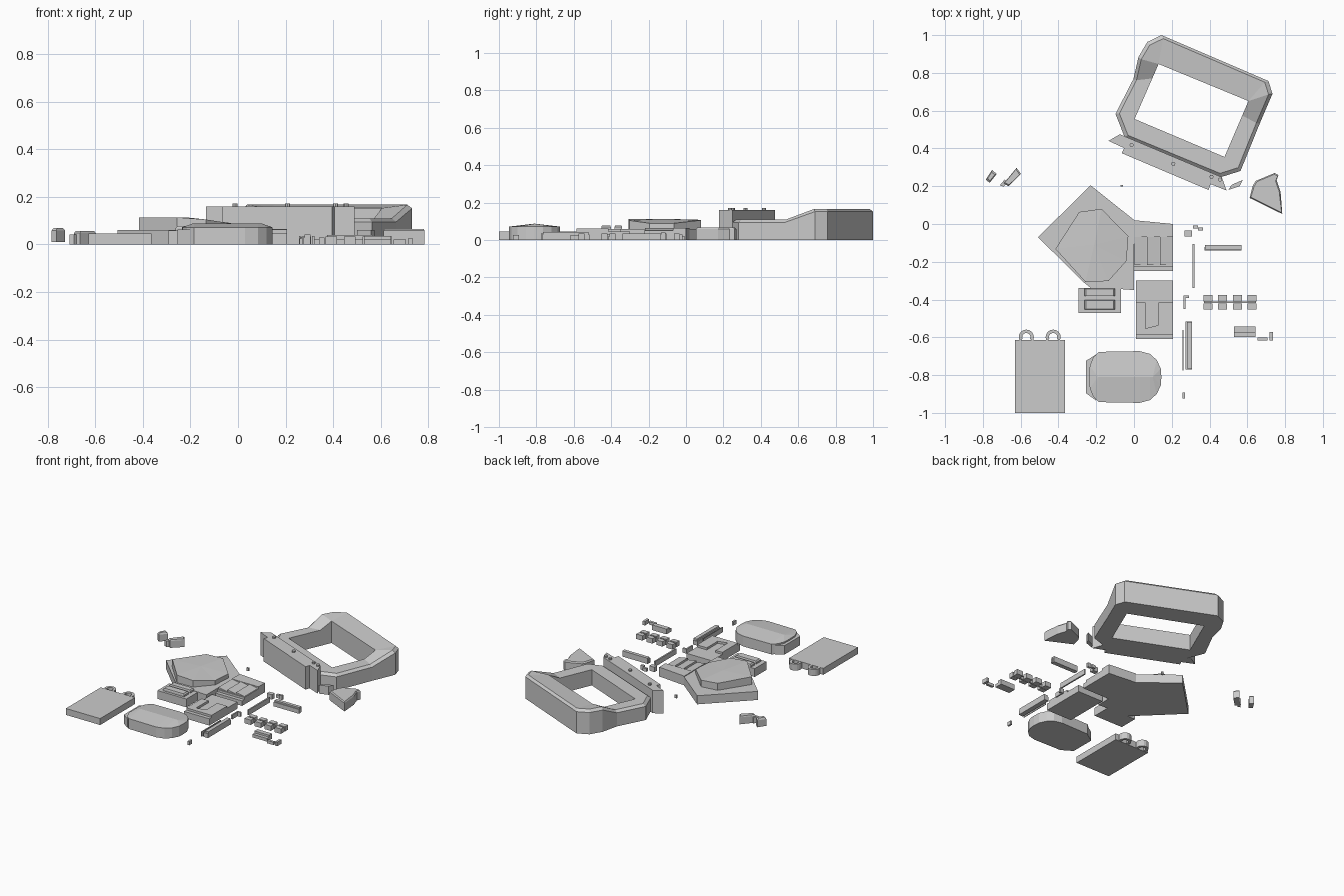
import bpy, bmesh, math
from mathutils import Vector

if "Cube" in bpy.data.objects:
    bpy.data.objects.remove(bpy.data.objects["Cube"])


def finish(name, bm):
    bmesh.ops.remove_doubles(bm, verts=bm.verts, dist=1e-5)
    bmesh.ops.dissolve_degenerate(bm, dist=1e-5, edges=bm.edges)
    bmesh.ops.recalc_face_normals(bm, faces=bm.faces)
    me = bpy.data.meshes.new(name)
    bm.to_mesh(me)
    bm.free()
    ob = bpy.data.objects.new(name, me)
    bpy.context.collection.objects.link(ob)
    return ob


def loft(name, loops, closed=False):
    """Join equal-length loops of points; cap the ends unless closed."""
    bm = bmesh.new()
    rings = [[bm.verts.new(p) for p in loop] for loop in loops]
    n = len(rings[0])
    pairs = list(zip(rings, rings[1:])) + ([(rings[-1], rings[0])] if closed else [])
    for a, b in pairs:
        for i in range(n):
            bm.faces.new((a[i], a[(i + 1) % n], b[(i + 1) % n], b[i]))
    if not closed:
        bm.faces.new(rings[0])
        bm.faces.new(rings[-1])
    return finish(name, bm)


def prism(name, pts, z1, z0=0.0, bevel=0.0):
    """Upright slab from an outline, with an optional chamfered top."""
    c = sum((Vector(p) for p in pts), Vector((0, 0))) / len(pts)
    loops = [[(x, y, z0) for x, y in pts]]
    if bevel:
        loops.append([(x, y, z1 - bevel) for x, y in pts])
        top = []
        for p in pts:
            d = c - Vector(p)
            q = Vector(p) + d * min(0.6, bevel / d.length)
            top.append((q.x, q.y, z1))
        loops.append(top)
    else:
        loops.append([(x, y, z1) for x, y in pts])
    return loft(name, loops)


def box(name, x0, x1, y0, y1, z1, z0=0.0):
    return prism(name, [(x0, y0), (x1, y0), (x1, y1), (x0, y1)], z1, z0)


# Large open frame, tall at the back and stepping down to the front
H, L = 0.167, 0.11
outer = [(.146, 1.0, H), (.712, .757, H), (.733, .689, H), (.665, .53, L),
         (.564, .281, L), (.463, .249, L), (-.05, .461, L), (-.098, .583, L),
         (-.003, .768, L), (.024, .885, H), (.071, .964, H)]
A, B, C, D = (.13, .847, .153), (.606, .651, .153), (.479, .355, L), (.003, .556, L)
hole = [A, B, B, (.573, .574, L), C, C, D, D, (.097, .771, L), A, A]
cx, cy = .318, .63
loft("open_frame", [
    [(x, y, 0) for x, y, z in outer],
    [(x, y, z - .015) for x, y, z in outer],
    [(cx + (x - cx) * .95, cy + (y - cy) * .95, z) for x, y, z in outer],
    hole,
    [(x, y, 0) for x, y, z in hole]], closed=True)

# Upright board along the front of the frame, with pegs on top
prism("frame_board", [(-.075, .475), (-.135, .44), (-.052, .402), (-.065, .375),
                      (.395, .18), (.405, .212), (.49, .177), (.465, .248)], .16)
for i, (x, y) in enumerate([(-.013, .418), (.208, .318), (.41, .25), (.455, .235)]):
    ring = [(x + .011 * math.cos(k * math.pi / 4), y + .011 * math.sin(k * math.pi / 4))
            for k in range(8)]
    prism(f"board_peg_{i}", ring, .172, .155)

# Loose angular pieces beside the frame
prism("angular_block", [(.745, .27), (.765, .26), (.755, .233), (.776, .17), (.785, .053),
                        (.612, .138), (.628, .2), (.644, .228)], .066, bevel=.008)
prism("small_wedge", [(.5, .18), (.516, .207), (.575, .233), (.56, .2)], .06)

# Two small blocks at the left
prism("left_block_a", [(-.785, .235), (-.752, .286), (-.727, .265), (-.764, .218)],
      .07, .01, bevel=.012)
prism("left_block_b", [(-.69, .215), (-.665, .2), (-.598, .265), (-.622, .297)],
      .056, bevel=.008)
prism("left_block_tip", [(-.71, .205), (-.69, .198), (-.665, .222), (-.685, .235)], .042)

# Main body slab and its raised faceted top
prism("body_base", [(-.23, .205), (-.508, -.07), (-.265, -.31), (-.22, -.345), (-.065, -.345),
                    (0, -.35), (.002, .02)], .06)
cap = [(-.29, .064, .109), (-.416, -.132, .114), (-.257, -.307, .114), (-.135, -.302, .105),
       (-.04, -.196, .09), (-.03, -.064, .09), (-.172, .08, .106)]
bm = bmesh.new()
low = [bm.verts.new((x, y, .05)) for x, y, z in cap]
top = [bm.verts.new(p) for p in cap]
mid = bm.verts.new((-.21, -.11, .113))
bm.faces.new(low)
for i in range(len(cap)):
    j = (i + 1) % len(cap)
    bm.faces.new((low[i], low[j], top[j], top[i]))
    bm.faces.new((top[i], top[j], mid))
finish("body_cap", bm)

# Side wing with slats and a lower front lip
box("wing_base", 0, .207, -.225, -.06, .05)
prism("wing_back", [(0, -.07), (.207, -.07), (.207, 0), (0, .02)], .065)
for i in range(3):
    x = .002 + i * .068
    loft(f"wing_slat_{i}", [[(x, y, .04), (x + .064, y, .04), (x + .064, y, .052), (x, y, .064)]
                            for y in (-.218, -.07)])
box("wing_lip", 0, .207, -.25, -.22, .035)

# Block with a stepped, notched top
box("notched_block_base", .01, .206, -.61, -.3, .047)
prism("notched_block_top", [(.01, -.585), (.206, -.585), (.206, -.415), (.13, -.415),
                            (.13, -.535), (.062, -.552), (.062, -.415), (.01, -.415)],
      .062, .04)

# Ridged block in front of the body
box("ridged_block", -.293, -.07, -.47, -.34, .058)
for i, (y0, y1) in enumerate([(-.382, -.342), (-.452, -.402)]):
    prism(f"block_ridge_{i}", [(-.262, y0), (-.1, y0), (-.1, y1), (-.262, y1)],
          .077, .05, bevel=.008)

# Flat plate with two hanging loops
box("flat_plate", -.63, -.365, -1.0, -.615, .045)
for i, x in enumerate((-.57, -.428)):
    arcs = []
    for k in range(11):
        a = math.pi * (-.15 + 1.3 * k / 10)
        c, s = math.cos(a), math.sin(a)
        yc = -.599
        arcs.append([(x + r * c, yc + r * s, z)
                     for r, z in ((.04, 0), (.04, .045), (.022, .045), (.022, 0))])
    loft(f"plate_loop_{i}", arcs)

# Rounded pod with a gently ridged top, plus its end flange
half = [(-.236, 0), (-.234, .06), (-.215, .105), (-.185, .133), (.03, .137), (.085, .122),
        (.12, .09), (.142, .045), (.145, 0)]
pod = half + [(x, -y) for x, y in half[-2:0:-1]]
bm = bmesh.new()
bot = [bm.verts.new((x, y - .81, 0)) for x, y in pod]
rim = [bm.verts.new((x, y - .81, .072)) for x, y in pod]
ridge = {}
for i in range(9):
    x = max(-.19, min(.1, half[i][0]))
    ridge[i] = rim[i] if i in (0, 8) else bm.verts.new((x, -.81, .088))
    if i not in (0, 8):
        ridge[16 - i] = ridge[i]
ridge[16] = ridge[0]
bm.faces.new(bot)
for i in range(16):
    j = (i + 1) % 16
    bm.faces.new((bot[i], bot[j], rim[j], rim[i]))
    loop = []
    for v in (rim[i], rim[j], ridge[j], ridge[i]):
        if v not in loop:
            loop.append(v)
    bm.faces.new(loop)
finish("rounded_pod", bm)
prism("pod_flange", [(-.255, -.725), (-.255, -.895), (-.2, -.935), (-.2, -.69)], .062)

# Row of paired studs on a thin spine
for i in range(4):
    for j, y in enumerate((-.41, -.453)):
        x = .368 + i * .0775
        box(f"stud_{i}_{j}", x, x + .048, y, y + .033, .034)
box("stud_spine", .37, .645, -.418, -.41, .02)

# Bars and small loose parts: x0, x1, y0, y1, height
bits = {
    "long_bar": (.373, .57, -.14, -.122, .03), "long_bar_top": (.375, .568, -.134, -.11, .04),
    "thin_rail": (.311, .321, -.34, -.105, .036),
    "corner_block": (.268, .308, -.065, -.035, .034),
    "clip_base": (.312, .34, -.025, -.008, .022), "clip_end": (.34, .364, -.034, -.018, .03),
    "bracket_arm": (.262, .292, -.392, -.378, .03), "bracket_leg": (.262, .272, -.45, -.378, .03),
    "stepped_bar": (.53, .643, -.575, -.543, .036), "stepped_bar_foot": (.53, .643, -.598, -.57, .022),
    "short_bar": (.655, .707, -.617, -.6, .02), "short_post": (.718, .735, -.617, -.572, .028),
    "fine_strip": (.257, .262, -.775, -.56, .035),
    "side_bar": (.273, .306, -.77, -.515, .03), "side_bar_top": (.28, .306, -.765, -.52, .042),
    "tiny_block": (.258, .271, -.925, -.892, .026), "tiny_pin": (-.072, -.058, .198, .207, .022),
}
for name, (x0, x1, y0, y1, h) in bits.items():
    box(name, x0, x1, y0, y1, h)
